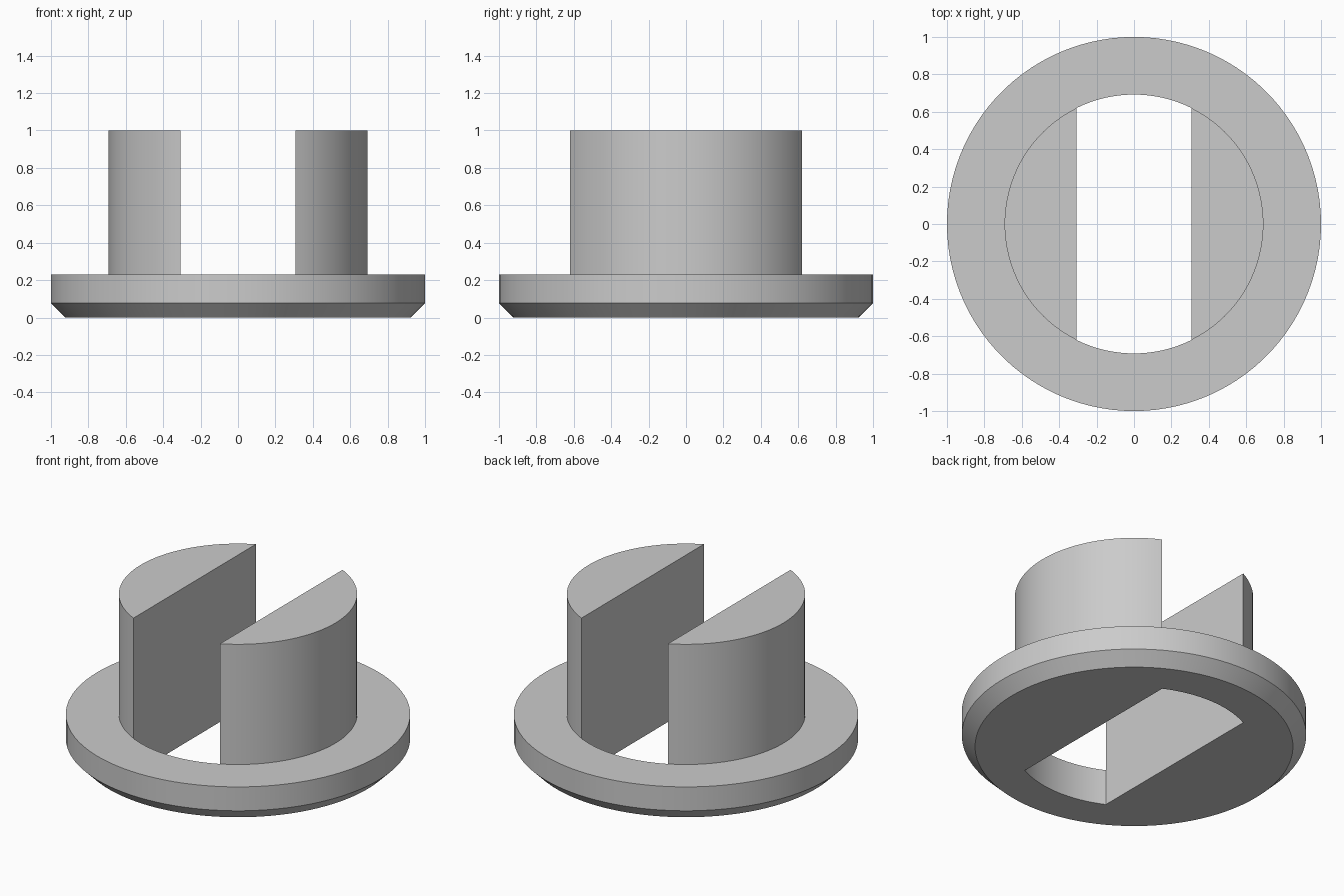
import bpy, bmesh
from math import acos, cos, sin, pi, radians

cube = bpy.data.objects.get("Cube")
if cube:
    bpy.data.objects.remove(cube, do_unlink=True)

# Main dimensions
FLANGE_R, CHAMFER_R, BOSS_R, SLOT_HALF = 1.0, 0.923, 0.692, 0.307
CHAMFER_Z, FLANGE_Z, TOP_Z = 0.077, 0.23, 1.0
PRONG_STEPS, SLOT_STEPS = 36, 16

# Angles run round the part, with a step exactly at each slot corner
corner = acos(SLOT_HALF / BOSS_R)
angles, in_prong = [], []
for start, sweep, steps, prong in (
        (-corner, 2 * corner, PRONG_STEPS, True),
        (corner, pi - 2 * corner, SLOT_STEPS, False),
        (pi - corner, 2 * corner, PRONG_STEPS, True),
        (pi + corner, pi - 2 * corner, SLOT_STEPS, False)):
    for i in range(steps):
        angles.append(start + sweep * i / steps)
        in_prong.append(prong)
count = len(angles)
bm = bmesh.new()


def ring(radius, z):
    return [bm.verts.new((radius * cos(a), radius * sin(a), z)) for a in angles]


def wall(lower, upper, keep=lambda i: True):
    """Join two rings with quads where keep(i) holds."""
    for i in range(count):
        if keep(i):
            j = (i + 1) % count
            bm.faces.new((lower[i], lower[j], upper[j], upper[i]))


hole_bottom = ring(BOSS_R, 0)
chamfer = ring(CHAMFER_R, 0)
rim_low = ring(FLANGE_R, CHAMFER_Z)
rim_high = ring(FLANGE_R, FLANGE_Z)
boss_base = ring(BOSS_R, FLANGE_Z)
boss_top = ring(BOSS_R, TOP_Z)

# Chamfered flange
wall(hole_bottom, chamfer)
wall(chamfer, rim_low)
wall(rim_low, rim_high)
wall(rim_high, boss_base)

# Rounded slot ends and curved prong sides
wall(boss_base, hole_bottom, lambda i: not in_prong[i])
wall(boss_base, boss_top, lambda i: in_prong[i])

# Prong tops, undersides and flat slot walls
for first in (0, PRONG_STEPS + SLOT_STEPS):
    last = first + PRONG_STEPS
    bm.faces.new(boss_top[first:last + 1])
    bm.faces.new(hole_bottom[first:last + 1][::-1])
    bm.faces.new((hole_bottom[first], boss_base[first], boss_top[first],
                  boss_top[last], boss_base[last], hole_bottom[last]))

bmesh.ops.remove_doubles(bm, verts=bm.verts[:], dist=1e-5)
bmesh.ops.recalc_face_normals(bm, faces=bm.faces[:])
mesh = bpy.data.meshes.new("slotted_bushing")
bm.to_mesh(mesh)
bm.free()

# Plain grey material
grey = bpy.data.materials.new("plain grey")
grey.use_nodes = True
colour = (0.6, 0.6, 0.6, 1)
grey.diffuse_color = colour
grey.node_tree.nodes["Principled BSDF"].inputs["Base Color"].default_value = colour
mesh.materials.append(grey)

bushing = bpy.data.objects.new("slotted_bushing", mesh)
bpy.context.collection.objects.link(bushing)
bpy.ops.object.select_all(action='DESELECT')
bushing.select_set(True)
bpy.context.view_layer.objects.active = bushing
bpy.ops.object.shade_smooth_by_angle(angle=radians(30))
